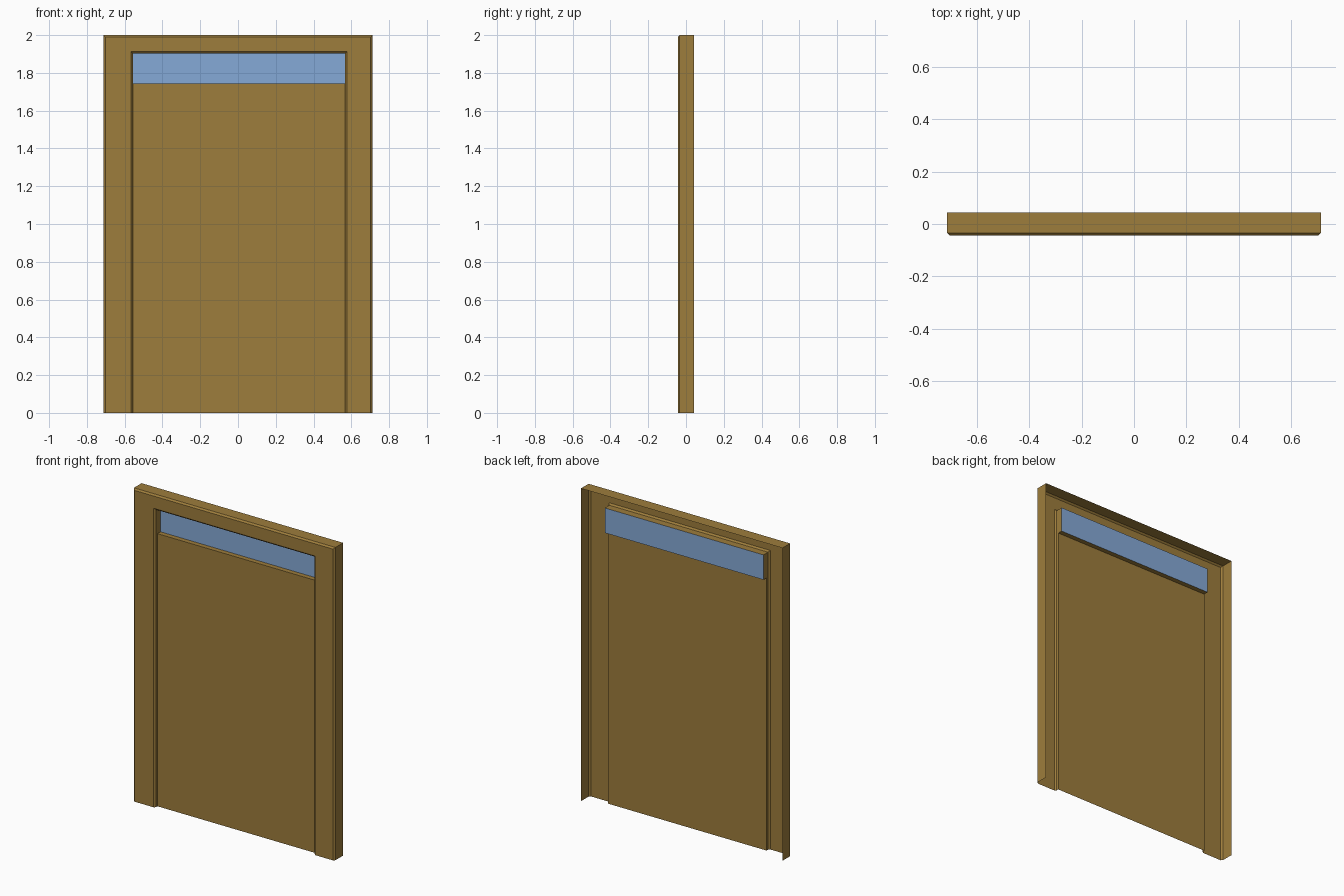
import bpy, bmesh

if "Cube" in bpy.data.objects:
    bpy.data.objects.remove(bpy.data.objects["Cube"])

Y_FRONT, Y_BACK = -0.0435, 0.0435
Y_BEVEL, Y_DOOR, Y_GLASS = -0.0335, -0.019, 0.012
LEFT, RIGHT, TOP, SILL = -0.556, 0.566, 1.902, 1.743   # door opening


def material(name, color):
    m = bpy.data.materials.new(name)
    m.diffuse_color = color
    m.use_nodes = True
    m.node_tree.nodes["Principled BSDF"].inputs["Base Color"].default_value = m.diffuse_color
    return m


wood = material("wood", (0.34, 0.205, 0.045, 1))
pane = material("glass", (0.235, 0.40, 0.68, 1))


def sheet(name, rings, mat, closed=False, cap=False):
    """Bridge successive outlines into a thin sheet, optionally filling the last one."""
    bm = bmesh.new()
    loops = [[bm.verts.new(p) for p in ring] for ring in rings]
    for a, b in zip(loops, loops[1:]):
        n = len(a)
        for i in range(n if closed else n - 1):
            j = (i + 1) % n
            bm.faces.new((a[i], a[j], b[j], b[i]))
    if cap:
        bm.faces.new(loops[-1])
    me = bpy.data.meshes.new(name)
    bm.to_mesh(me)
    bm.free()
    me.materials.append(mat)
    ob = bpy.data.objects.new(name, me)
    bpy.context.collection.objects.link(ob)
    return ob


def arch(x0, x1, z, y):
    return [(x0, y, 0), (x0, y, z), (x1, y, z), (x1, y, 0)][::-1]


def rect(y, z0=SILL, z1=TOP):
    return [(LEFT, y, z0), (RIGHT, y, z0), (RIGHT, y, z1), (LEFT, y, z1)]


# Casing: outer wall, bevel, flat face, inner bevel and jamb, open at the back
sheet("door_casing", [
    arch(-0.7125, 0.7125, 2.0, Y_BACK),
    arch(-0.7125, 0.7125, 2.0, Y_BEVEL),
    arch(-0.7025, 0.7025, 1.99, Y_FRONT),
    arch(LEFT - 0.01, RIGHT + 0.01, TOP + 0.01, Y_FRONT),
    arch(LEFT, RIGHT, TOP, Y_BEVEL),
    arch(LEFT, RIGHT, TOP, Y_DOOR)], wood)

# Door panel below the window
sheet("door_panel", [rect(Y_DOOR, 0, SILL)], wood, cap=True)

# Recess walls around the window, then the pane at their back
sheet("window_recess", [rect(Y_DOOR), rect(Y_GLASS)], wood, closed=True)
sheet("window_glass", [rect(Y_GLASS)], pane, cap=True)
